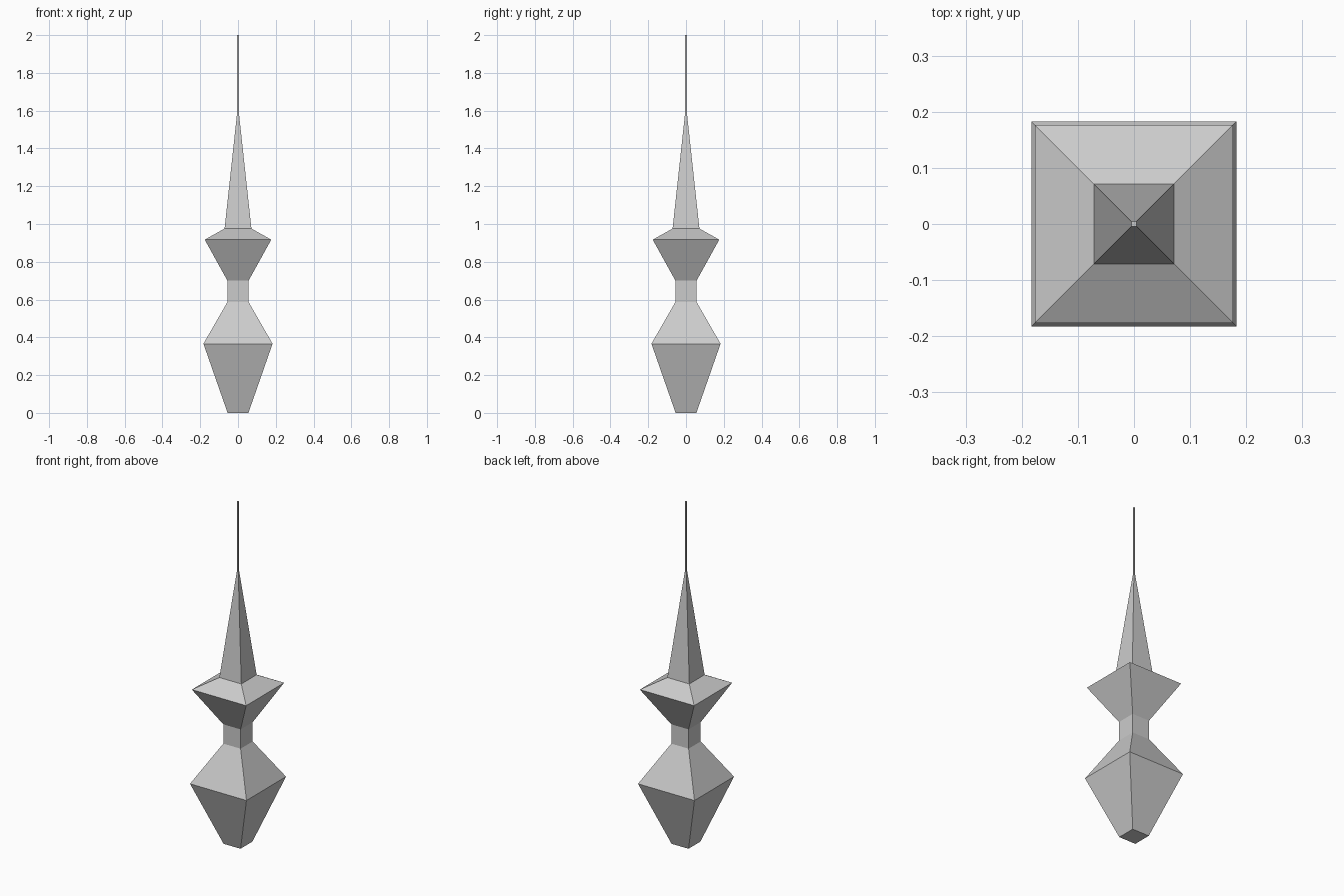
import bpy, bmesh

if "Cube" in bpy.data.objects:
    bpy.data.objects.remove(bpy.data.objects["Cube"])


def square_loft(name, profile, cap_bottom=False, cap_top=False):
    """Skin a stack of square rings given as (half width, height)."""
    bm = bmesh.new()
    rings = []
    for h, z in profile:
        rings.append([bm.verts.new((sx * h, sy * h, z))
                      for sx, sy in ((-1, -1), (1, -1), (1, 1), (-1, 1))])
    for lower, upper in zip(rings, rings[1:]):
        for i in range(4):
            j = (i + 1) % 4
            bm.faces.new((lower[i], lower[j], upper[j], upper[i]))
    if cap_bottom:
        bm.faces.new(rings[0][::-1])
    if cap_top:
        bm.faces.new(rings[-1])
    mesh = bpy.data.meshes.new(name)
    bm.to_mesh(mesh)
    bm.free()
    obj = bpy.data.objects.new(name, mesh)
    bpy.context.collection.objects.link(obj)
    return obj


# Lower faceted bulb standing on its small foot
square_loft("lower_bulb", [(0.055, 0), (0.183, 0.366), (0.056, 0.587)], cap_bottom=True)

# Straight neck between the two bulbs
square_loft("neck", [(0.056, 0.587), (0.056, 0.70)])

# Upper flared collar
square_loft("upper_collar", [(0.056, 0.70), (0.176, 0.917), (0.071, 0.976)])

# Tapered spire
square_loft("spire", [(0.071, 0.976), (0.0045, 1.59)])

# Thin needle on top
square_loft("needle", [(0.0045, 1.59), (0.0045, 2.0)], cap_top=True)
